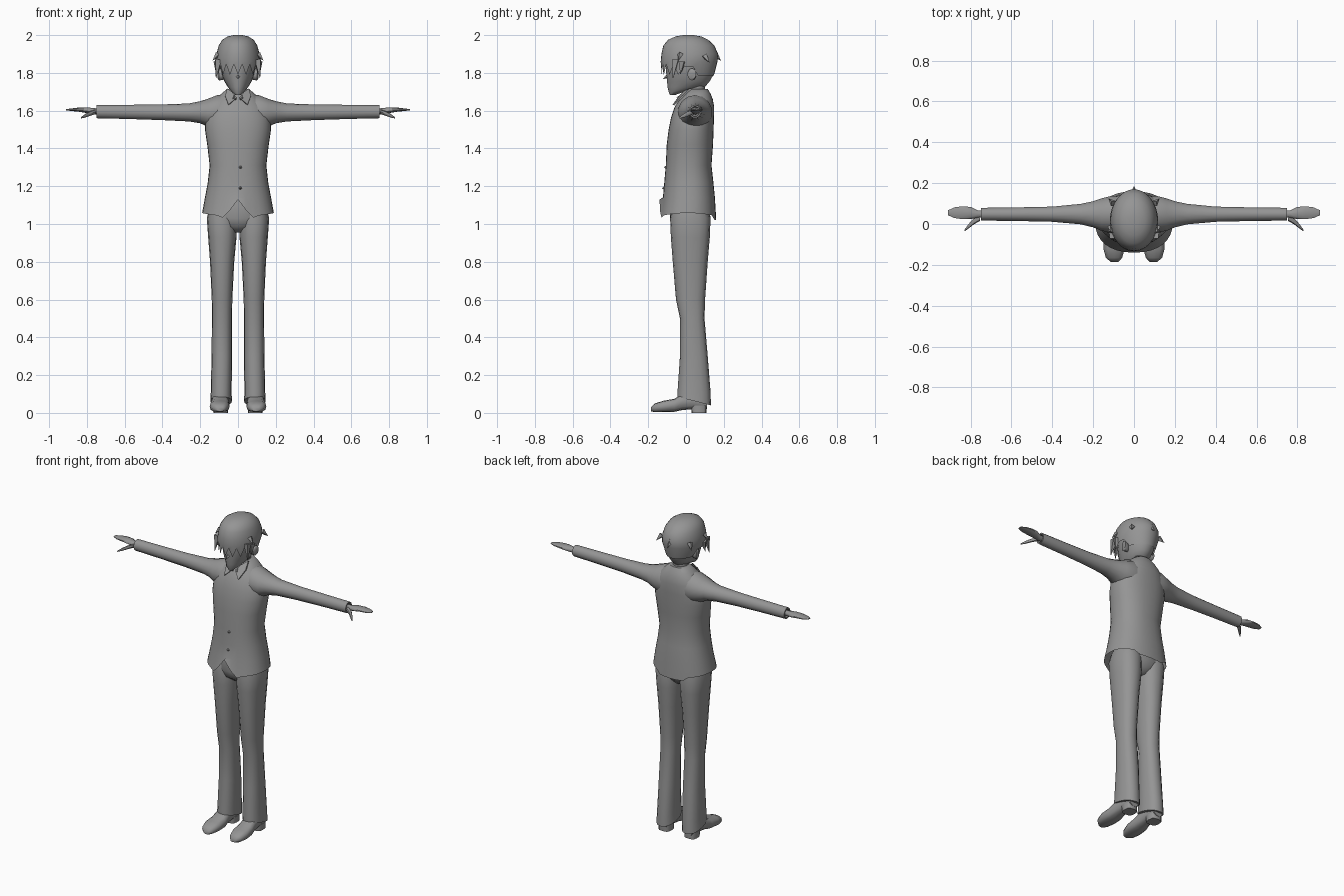
import bpy, bmesh, math
from mathutils import Vector

gray = bpy.data.materials.new("plain_gray")
gray.diffuse_color = (0.3, 0.3, 0.3, 1)


def finish(name, bm, angle=50):
    bmesh.ops.recalc_face_normals(bm, faces=bm.faces[:])
    me = bpy.data.meshes.new(name)
    bm.to_mesh(me)
    bm.free()
    me.materials.append(gray)
    ob = bpy.data.objects.new(name, me)
    bpy.context.collection.objects.link(ob)
    bpy.context.view_layer.objects.active = ob
    ob.select_set(True)
    bpy.ops.object.shade_smooth_by_angle(angle=math.radians(angle))
    ob.select_set(False)
    return ob


def oval(u0, u1, v0, v1, n, p=1.0):
    """Rounded outline between two u limits and two v limits."""
    pts = []
    for i in range(n):
        a = 2 * math.pi * i / n - math.pi / 2
        c, s = math.cos(a), math.sin(a)
        c = math.copysign(abs(c) ** p, c) if abs(c) > 1e-6 else 0
        s = math.copysign(abs(s) ** p, s) if abs(s) > 1e-6 else 0
        pts.append(((u0 + u1) / 2 + c * (u1 - u0) / 2, (v0 + v1) / 2 + s * (v1 - v0) / 2))
    return pts


def loft(name, rings, start=True, end=True, angle=50):
    bm = bmesh.new()
    vs = [[bm.verts.new(p) for p in r] for r in rings]
    n = len(vs[0])
    for a, b in zip(vs, vs[1:]):
        for i in range(n):
            bm.faces.new((a[i], a[(i + 1) % n], b[(i + 1) % n], b[i]))
    if start:
        bm.faces.new(vs[0])
    if end:
        bm.faces.new(vs[-1])
    return finish(name, bm, angle)


def stack(rows, n, p=1.0):
    """Rows of (z, x0, x1, y0, y1) to horizontal rings."""
    return [[Vector((x, y, r[0])) for x, y in oval(*r[1:], n, p)] for r in rows]


def across(rows, n, side, p=1.0):
    """Rows of (x, y0, y1, z0, z1) to rings along an arm."""
    return [[Vector((side * r[0], y, z)) for y, z in oval(*r[1:], n, p)] for r in rows]


def along(rows, n, side, p=1.0):
    """Rows of (y, x0, x1, z0, z1) to rings along a foot."""
    return [[Vector((side * x, r[0], z)) for x, z in oval(*r[1:], n, p)] for r in rows]


def spike(name, base, tip, r, n=4):
    base, tip = Vector(base), Vector(tip)
    q = (tip - base).to_track_quat('Z', 'Y')
    bm = bmesh.new()
    ring = [bm.verts.new(base + q @ Vector((r * math.cos(2 * math.pi * i / n),
                                            r * math.sin(2 * math.pi * i / n), 0))) for i in range(n)]
    t = bm.verts.new(tip)
    for i in range(n):
        bm.faces.new((ring[i], ring[(i + 1) % n], t))
    bm.faces.new(ring)
    return finish(name, bm, 30)


def plate(name, pts, depth):
    bm = bmesh.new()
    f = bm.faces.new([bm.verts.new(p) for p in pts])
    ex = bmesh.ops.extrude_face_region(bm, geom=[f])
    bmesh.ops.translate(bm, vec=depth,
                        verts=[v for v in ex["geom"] if isinstance(v, bmesh.types.BMVert)])
    return finish(name, bm, 30)


def sym(z, hw, yf, yb):
    return (z, -hw, hw, yf, yb)


# Jacket with a notched, open hem
rings = stack([sym(1.04, .19, -.14, .16), sym(1.14, .175, -.122, .153), sym(1.22, .16, -.115, .145),
               sym(1.31, .15, -.107, .135), sym(1.42, .163, -.102, .143), sym(1.50, .175, -.092, .146),
               sym(1.56, .172, -.08, .148), sym(1.62, .15, -.06, .149), sym(1.66, .12, -.035, .142),
               sym(1.69, .088, -.01, .13), sym(1.715, .058, .01, .115)], 32, .88)
for i, v in enumerate(rings[0]):
    k = min(i, 32 - i)
    v.z = {0: 1.13, 1: 1.07, 2: 1.033}.get(k, 1.04 + .018 * math.sin(math.pi * k / 16) ** 2 - .02 * (k > 13))
loft("jacket", rings, start=False)

# Buttons
for z, y in ((1.30, -.108), (1.19, -.118)):
    spike("button", (.012, y + .004, z), (.012, y - .01, z), .01, 8)

# Trousers: seat under the jacket
loft("trouser_seat", stack([sym(.955, .04, -.03, .08), sym(.985, .11, -.07, .11), sym(1.03, .158, -.085, .13),
                            sym(1.10, .15, -.08, .12), sym(1.16, .13, -.07, .11)], 20, .9))

# Neck and bow tie
loft("neck", stack([sym(1.64, .055, 0, .11), sym(1.71, .046, .005, .10), sym(1.79, .046, .0, .10)], 14))
for s in (-1, 1):
    spike("tie_wing", (s * .028, -.035, 1.668), (0, -.03, 1.655), .016)

for s in (-1, 1):
    # Sleeve with a hollow cuff
    loft("sleeve", across([(.06, -.03, .135, 1.49, 1.685), (.11, -.045, .14, 1.50, 1.682), (.16, -.035, .127, 1.515, 1.663),
                           (.20, -.018, .113, 1.533, 1.65), (.26, -.003, .10, 1.543, 1.638),
                           (.40, .01, .086, 1.55, 1.633), (.58, .014, .082, 1.556, 1.631),
                           (.75, .016, .08, 1.56, 1.63), (.75, .024, .072, 1.568, 1.622),
                           (.72, .026, .07, 1.57, 1.62)], 14, s), angle=40)
    # Hand and thumb
    loft("hand", across([(.72, .03, .066, 1.578, 1.612), (.765, .03, .068, 1.58, 1.613), (.80, .022, .085, 1.587, 1.618),
                         (.84, .022, .088, 1.594, 1.617), (.88, .028, .083, 1.598, 1.612),
                         (.91, .042, .068, 1.602, 1.608)], 10, s))
    loft("thumb", across([(.755, .015, .05, 1.582, 1.606), (.785, -.002, .028, 1.572, 1.596),
                          (.81, -.022, .0, 1.563, 1.582), (.83, -.036, -.028, 1.559, 1.567)], 8, s))
    # Trouser leg with a slanted hem
    r = stack([(.06, .032, .147, -.045, .132), (.11, .034, .144, -.045, .13), (.30, .031, .14, -.032, .115),
               (.50, .032, .138, -.032, .098), (.60, .030, .139, -.053, .101), (.80, .02, .148, -.07, .115),
               (.93, .008, .158, -.08, .126), (1.03, .005, .165, -.084, .13), (1.09, .02, .15, -.07, .115)], 16, .85)
    for v in r[0]:
        v.z = .085 - .045 * (v.y + .045) / .177
    for ring in r:
        for v in ring:
            v.x *= s
    loft("trouser_leg", r)
    # Shoe and heel
    loft("shoe", along([(-.185, .075, .115, .008, .03), (-.165, .058, .138, .004, .05), (-.12, .045, .15, .004, .064),
                        (-.06, .044, .146, .006, .075), (-.02, .05, .138, .015, .10), (.04, .052, .132, .02, .11),
                        (.11, .06, .122, .02, .09)], 12, s, .75))
    loft("heel", stack([(0, *sorted((s * .053, s * .13)), .03, .108),
                        (.04, *sorted((s * .053, s * .13)), .025, .11)], 12, .6))
    # Shirt collar leaf
    plate("collar", [(s * .058, .03, 1.715), (s * .068, -.012, 1.675), (s * .05, -.062, 1.628),
                     (s * .008, -.034, 1.668), (s * .035, -.004, 1.70)], (0, -.009, .003))
    # Ear
    loft("ear", across([(.07, .01, .045, 1.765, 1.82), (.10, .008, .055, 1.76, 1.825),
                        (.108, .02, .055, 1.77, 1.82)], 10, s))
    # Side locks and loose tufts
    spike("side_lock", (s * .105, -.055, 1.87), (s * .117, -.07, 1.765), .022)
    spike("side_lock", (s * .11, -.02, 1.86), (s * .115, -.03, 1.79), .022)
    spike("hair_tuft", (s * .105, -.03, 1.90), (s * .135, -.04, 1.865), .016)
    spike("hair_tuft", (s * .10, .10, 1.89), (s * .125, .125, 1.855), .018)

# Head with jaw and nape
loft("head", stack([sym(1.682, .012, -.085, -.06), sym(1.70, .034, -.092, -.01), sym(1.725, .054, -.098, .10),
                    sym(1.755, .072, -.10, .125), sym(1.79, .085, -.104, .145), sym(1.84, .095, -.108, .155),
                    sym(1.90, .09, -.10, .15)], 20))
spike("nose", (0, -.092, 1.785), (0, -.122, 1.768), .014)

# Hair cap with a jagged fringe
n = 32
rings = stack([sym(1.80, .112, -.128, .152), sym(1.86, .118, -.134, .167), sym(1.90, .114, -.13, .17),
               sym(1.945, .102, -.12, .15), sym(1.975, .083, -.095, .118), sym(1.993, .055, -.055, .08),
               sym(2.0, .022, -.015, .04)], n)
for i, v in enumerate(rings[0]):
    k = min(i, n - i)
    if k <= 6:
        v.z = 1.845 if i % 2 else 1.79
    elif k <= 9:
        v.z = 1.83
    else:
        v.z = 1.785
        v.x *= .85
        v.y *= .97
loft("hair", rings, start=False)
spike("hair_tuft", (0, .15, 1.90), (0, .185, 1.865), .02)
